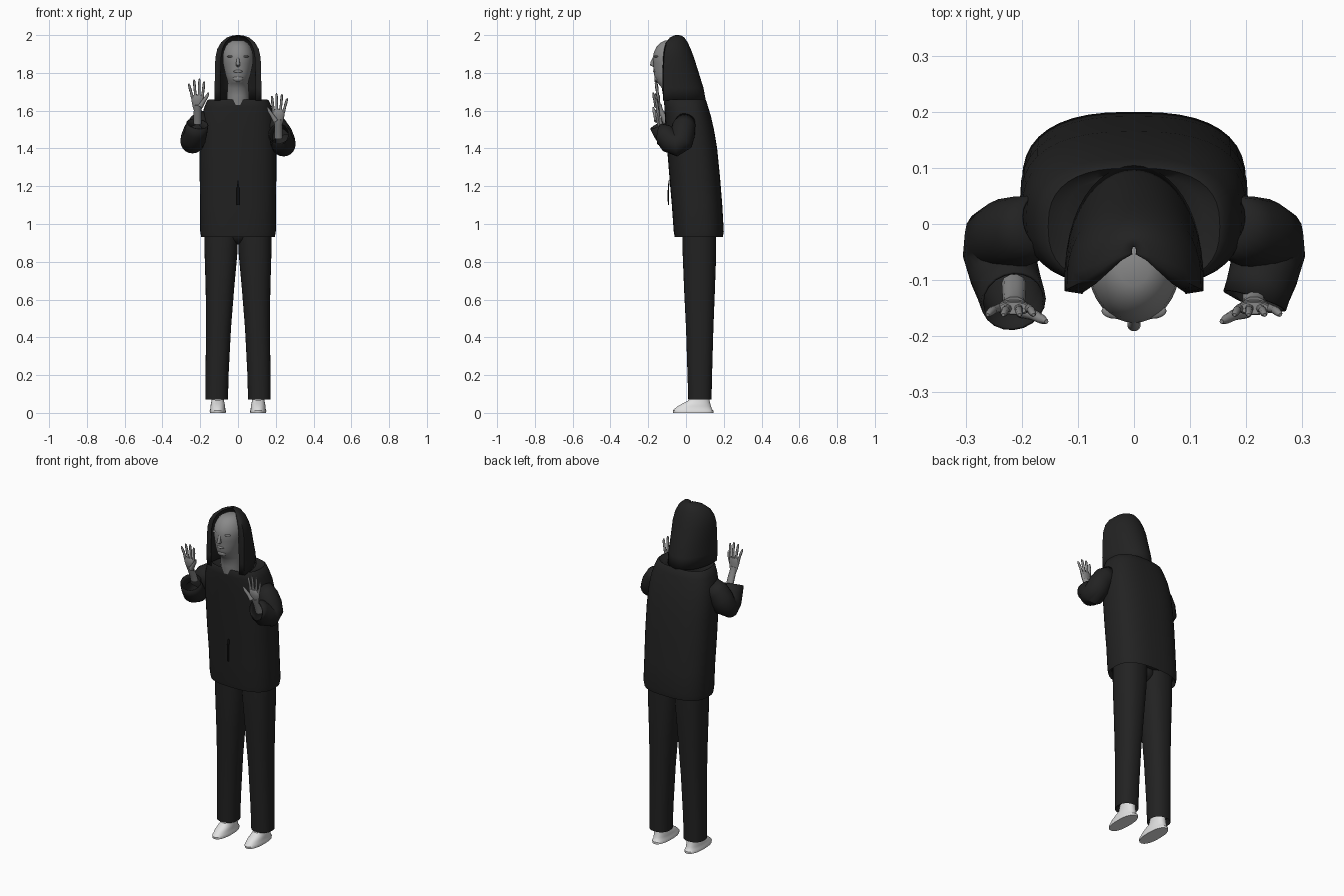
import bpy, bmesh, math
from mathutils import Vector

cube = bpy.data.objects.get("Cube")
if cube:
    bpy.data.objects.remove(cube, do_unlink=True)


def material(name, r, g, b):
    m = bpy.data.materials.new(name)
    m.use_nodes = True
    m.diffuse_color = (r, g, b, 1)
    node = next(n for n in m.node_tree.nodes if n.type == 'BSDF_PRINCIPLED')
    node.inputs["Base Color"].default_value = (r, g, b, 1)
    return m


cloth = material("black cloth", .016, .016, .016)
cord = material("deep black cord", .004, .004, .004)
skin = material("grey skin", .25, .25, .25)
white = material("white shoe", .75, .75, .75)


def loft(name, rings, mat, closed=True, caps=True, thick=0, angle=50):
    """Skin a list of point rings."""
    bm = bmesh.new()
    rows = [[bm.verts.new(p) for p in ring] for ring in rings]
    n = len(rows[0])
    for a, b in zip(rows, rows[1:]):
        for i in range(n if closed else n - 1):
            j = (i + 1) % n
            bm.faces.new((a[i], a[j], b[j], b[i]))
    if caps:
        bm.faces.new(rows[0][::-1])
        bm.faces.new(rows[-1])
    bmesh.ops.recalc_face_normals(bm, faces=bm.faces)
    mesh = bpy.data.meshes.new(name)
    bm.to_mesh(mesh)
    bm.free()
    mesh.materials.append(mat)
    ob = bpy.data.objects.new(name, mesh)
    bpy.context.collection.objects.link(ob)
    if thick:
        mod = ob.modifiers.new("thickness", 'SOLIDIFY')
        mod.thickness = thick
        mod.offset = 0
    bpy.ops.object.select_all(action='DESELECT')
    ob.select_set(True)
    bpy.context.view_layer.objects.active = ob
    bpy.ops.object.shade_smooth_by_angle(angle=math.radians(angle))
    return ob


def section(z, cx, rx, front, back, power=2.0, n=32):
    """Horizontal superellipse between a front and a back y."""
    cy, ry = (front + back) / 2, (back - front) / 2
    pts = []
    for i in range(n):
        t = math.tau * i / n
        c, s = math.cos(t), math.sin(t)
        pts.append(Vector((cx + rx * math.copysign(abs(c) ** (2 / power), c),
                           cy + ry * math.copysign(abs(s) ** (2 / power), s), z)))
    return pts


def tube(name, path, radii, mat, n=10, flat=1.0, caps=True, thick=0):
    """Round tube through points, flat squashes it along y-ish."""
    pts = [Vector(p) for p in path]
    rings = []
    for i, p in enumerate(pts):
        d = (pts[min(i + 1, len(pts) - 1)] - pts[max(i - 1, 0)]).normalized()
        side = Vector((1, 0, 0))
        side = (side - d * side.dot(d)).normalized()
        up = d.cross(side)
        rings.append([p + radii[i] * (side * math.cos(math.tau * k / n)
                                      + up * flat * math.sin(math.tau * k / n)) for k in range(n)])
    return loft(name, rings, mat, caps=caps, thick=thick)


def ball(name, loc, size, mat):
    rings = []
    for i in range(1, 12):
        a = math.pi * i / 12
        r, h = math.sin(a), -math.cos(a)
        rings.append(section(loc[2] + size[2] * h, loc[0], size[0] * r,
                             loc[1] - size[1] * r, loc[1] + size[1] * r, n=16))
    return loft(name, rings, mat)


# Sweatshirt body with recessed neck and hem
body = [(.96, .185, -.045, .18), (.93, .195, -.06, .195), (.96, .2, -.065, .2),
        (1.1, .2, -.075, .192), (1.25, .203, -.088, .18), (1.4, .203, -.1, .165),
        (1.5, .2, -.107, .148), (1.57, .192, -.112, .132), (1.62, .178, -.114, .117),
        (1.655, .163, -.114, .106), (1.66, .153, -.11, .1), (1.645, .125, -.1, .09)]
loft("sweatshirt_body", [section(z, 0, rx, f, b, 2.6, 40) for z, rx, f, b in body], cloth)

# Hood, open to the front
hood = [(1.655, .122, -.115, .102), (1.72, .122, -.118, .09), (1.81, .12, -.118, .062),
        (1.88, .118, -.115, .04), (1.925, .108, -.11, .023), (1.96, .088, -.1, .007),
        (1.985, .058, -.08, -.01), (1.995, .028, -.06, -.025), (1.998, .004, -.05, -.04)]
arcs = []
for z, w, f, b in hood:
    arc = [Vector((w * .76, f - .004, z))]
    for i in range(25):
        t = math.pi * i / 24
        arc.append(Vector((w * math.cos(t), f + (b - f) * math.sin(t) ** .85, z)))
    arc.append(Vector((-w * .76, f - .004, z)))
    arcs.append(arc)
loft("hood", arcs, cloth, closed=False, caps=False, thick=.005, angle=60)

# Hanging drawcord
tube("drawcord", [(0, -.09, 1.23), (0, -.094, 1.17), (0, -.093, 1.1)], [.006, .007, .007], cord, flat=.5)

# Head and neck
head = [(1.63, .062, -.115, .01), (1.68, .058, -.122, 0), (1.72, .056, -.128, 0), (1.745, .054, -.148, 0),
        (1.76, .057, -.162, 0), (1.79, .066, -.169, 0), (1.82, .073, -.171, .01),
        (1.85, .079, -.173, .015), (1.88, .081, -.176, .015), (1.91, .078, -.17, .01),
        (1.94, .066, -.154, 0), (1.96, .05, -.134, -.02), (1.972, .028, -.11, -.04)]
loft("head", [section(z, 0, rx, f, b) for z, rx, f, b in head], skin)
tube("nose", [(0, -.168, 1.885), (0, -.178, 1.86), (0, -.181, 1.847), (0, -.165, 1.838)],
     [.006, .009, .012, .01], skin)
ball("lips", (0, -.165, 1.808), (.024, .01, .008), skin)
ball("chin", (0, -.153, 1.77), (.028, .015, .018), skin)
for s in (-1, 1):
    ball("brow", (s * .032, -.155, 1.887), (.026, .014, .007), skin)

# Pelvis
ball("trouser_seat", (0, .065, .95), (.07, .075, .06), cloth)

leg = [(.1, .112, .045, .02, .125), (.07, .113, .06, .012, .135), (.2, .111, .061, .008, .138),
       (.45, .103, .066, 0, .145), (.65, .096, .075, -.01, .153), (.85, .09, .087, -.018, .16),
       (.97, .088, .09, -.018, .16)]
shoe = [(0, .042, -.068, .145), (.012, .043, -.07, .145), (.018, .04, -.065, .138),
        (.035, .039, -.045, .132), (.05, .036, -.018, .128), (.065, .033, .012, .125),
        (.12, .03, .03, .12)]

for s, side, lift in ((-1, "right", 0), (1, "left", -.04)):
    # Trouser leg and shoe
    loft(side + "_trouser_leg", [section(z, s * x, rx, f, b, 2.3) for z, x, rx, f, b in leg], cloth)
    loft(side + "_shoe", [section(z, s * .107, rx, f, b, 2.3) for z, rx, f, b in shoe], white, angle=40)

    # Bent sleeve, open at the cuff
    arm = [(.165, .0, 1.56), (.2, -.012, 1.53), (.225, -.018, 1.49), (.239, -.025, 1.455),
           (.241, -.05, 1.438), (.232, -.085, 1.452), (.222, -.115, 1.487), (.215, -.137, 1.53 + lift)]
    tube(side + "_sleeve", [(s * x, y, z + lift * .4) for x, y, z in arm],
         [.05, .06, .062, .062, .062, .06, .057, .056], cloth, n=20, caps=False, thick=.005)

    # Wrist, palm and digits
    h = 1.0 if s < 0 else 0.0
    base = Vector((s * .214, -.15, 1.515 + .077 * h))

    def at(x, y, z):
        return base + Vector((-s * x, y, z))

    tube(side + "_wrist", [at(0, .045, -.06), at(0, .03, -.02), at(0, .012, .015), at(0, .005, .04)],
         [.022, .021, .02, .022], skin, flat=.75)
    tube(side + "_palm", [at(0, .012, .005), at(0, .006, .03), at(0, 0, .06), at(0, 0, .085), at(0, 0, .092)],
         [.018, .026, .032, .032, .026], skin, n=14, flat=.4)
    fingers = [("little", -.026, -.047, .15), ("ring", -.01, -.019, .173),
               ("middle", .008, .01, .177), ("index", .025, .035, .163)]
    for name, x0, x1, top in fingers:
        path = [at(x0 + (x1 - x0) * t, -.012 * t * t, .075 + (top - .075) * t) for t in (0, .45, .55, .9, 1)]
        tube(side + "_" + name + "_finger", path, [.0085, .0065, .0075, .006, .003], skin, n=8)
    tube(side + "_thumb", [at(.015, -.005, .03), at(.035, -.012, .062), at(.05, -.02, .085), at(.058, -.024, .103)],
         [.014, .01, .0085, .004], skin, n=8)
